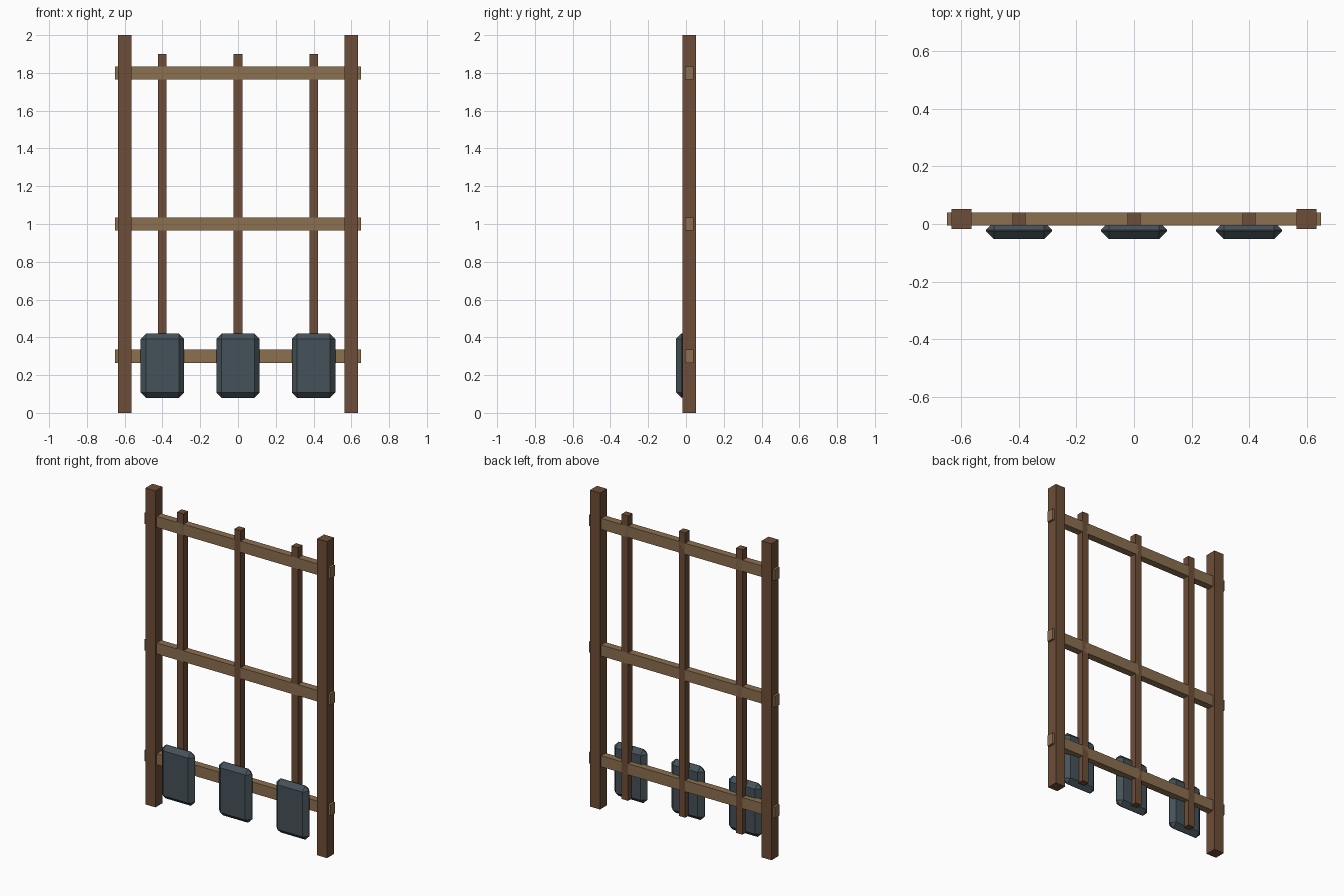
import bpy

if "Cube" in bpy.data.objects:
    bpy.data.objects.remove(bpy.data.objects["Cube"])


def material(name, color):
    m = bpy.data.materials.new(name)
    m.diffuse_color = (*color, 1)
    m.use_nodes = True
    m.node_tree.nodes["Principled BSDF"].inputs["Base Color"].default_value = m.diffuse_color
    return m


DARK = material("dark_wood", (0.155, 0.075, 0.038))
LIGHT = material("light_wood", (0.26, 0.16, 0.08))
SLATE = material("slate", (0.06, 0.085, 0.1))
Y = 0.0175  # centre plane of the wooden frame


def box(name, center, size, mat, bevel=0):
    bpy.ops.mesh.primitive_cube_add(size=1, location=center)
    o = bpy.context.object
    o.name = name
    o.scale = size
    bpy.ops.object.transform_apply(location=False, rotation=False, scale=True)
    o.data.materials.append(mat)
    if bevel:
        b = o.modifiers.new("chamfer", "BEVEL")
        b.width = bevel
        b.segments = 1
    return o


# Outer posts
for side, x in (("left", -0.6), ("right", 0.6)):
    box(f"{side}_post", (x, Y, 1), (0.07, 0.07, 2), DARK)

# Horizontal rails, tenons poking through the posts
for label, z in (("lower", 0.3), ("middle", 1.0), ("upper", 1.8)):
    box(f"{label}_rail", (0, Y, z), (1.3, 0.045, 0.07), LIGHT)

# Thin uprights with a chamfered weight hung on the front of each
for label, x in (("left", -0.4), ("centre", 0), ("right", 0.4)):
    box(f"{label}_upright", (x, Y, 1), (0.045, 0.045, 1.8), DARK)
    box(f"{label}_weight", (x, -0.0225, 0.25), (0.23, 0.06, 0.34), SLATE, 0.028)
